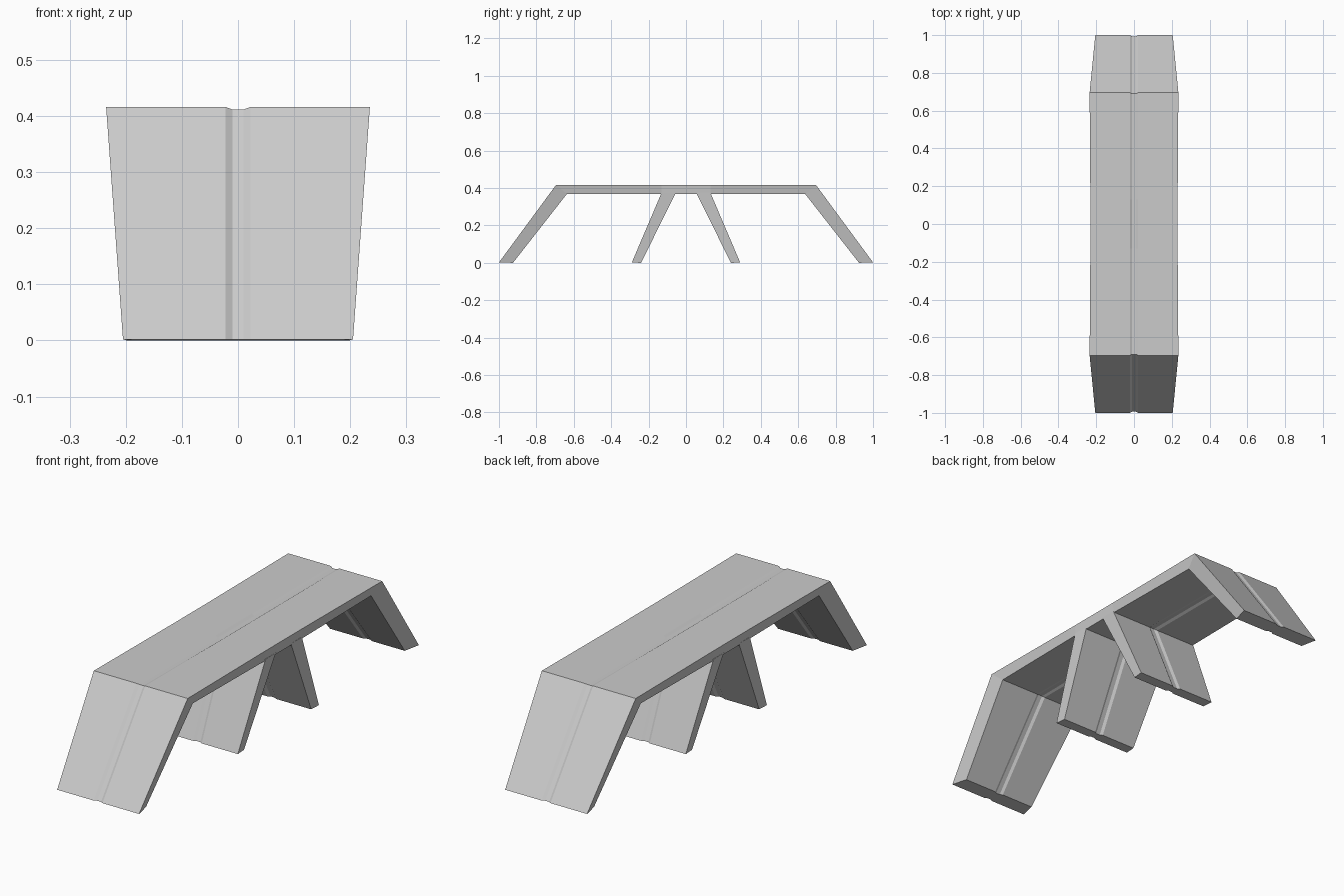
import bpy
import bmesh
from mathutils import Vector

cube = bpy.data.objects.get("Cube")
if cube:
    bpy.data.objects.remove(cube)

GREY = (0.6, 0.6, 0.6, 1)
grey = bpy.data.materials.new("plain grey")
grey.use_nodes = True
grey.diffuse_color = GREY
grey.node_tree.nodes["Principled BSDF"].inputs["Base Color"].default_value = GREY

GROOVE_TOP, GROOVE_FLOOR, DEPTH = 0.022, 0.01, 0.007


def grooved_row(point, toward, half_width):
    """Points across the strap, dipping into a shallow centre groove."""
    p = Vector((0, *point))
    dip = (Vector((0, *toward)) - p).normalized() * DEPTH
    half = [(half_width, 0), (GROOVE_TOP, 0), (GROOVE_FLOOR, 1)]
    left = [p + Vector((-x, 0, 0)) + dip * d for x, d in half]
    right = [p + Vector((x, 0, 0)) + dip * d for x, d in reversed(half)]
    return left + right


def strap(name, stations):
    """Sweep a grooved section; each station is outer, inner, two half widths."""
    bm = bmesh.new()
    rings = []
    for outer, inner, wide, narrow in stations:
        ring = grooved_row(outer, inner, wide)
        ring += reversed(grooved_row(inner, outer, narrow))
        rings.append([bm.verts.new(p) for p in ring])
    for a, b in zip(rings, rings[1:]):
        for i in range(len(a)):
            j = (i + 1) % len(a)
            bm.faces.new((a[i], a[j], b[j], b[i]))
    bm.faces.new(rings[0])
    bm.faces.new(rings[-1])
    bmesh.ops.recalc_face_normals(bm, faces=bm.faces)
    mesh = bpy.data.meshes.new(name)
    bm.to_mesh(mesh)
    bm.free()
    mesh.materials.append(grey)
    bpy.context.collection.objects.link(bpy.data.objects.new(name, mesh))


def flipped(station):
    (y1, z1), (y2, z2), wide, narrow = station
    return (-y1, z1), (-y2, z2), wide, narrow


# Bent top beam with its sloping end legs
half_beam = [
    ((-1, 0.002), (-0.925, 0), 0.205, 0.187),
    ((-0.695, 0.416), (-0.637, 0.368), 0.235, 0.22),
    ((-0.13, 0.416), (-0.13, 0.368), 0.231, 0.226),
]
strap("beam_and_end_legs", half_beam + [flipped(s) for s in reversed(half_beam)])

# Pair of splayed middle legs
leg = [
    ((-0.29, 0.001), (-0.24, 0), 0.202, 0.198),
    ((-0.13, 0.376), (-0.054, 0.376), 0.229, 0.227),
]
strap("front_middle_leg", leg)
strap("back_middle_leg", [flipped(s) for s in leg])
